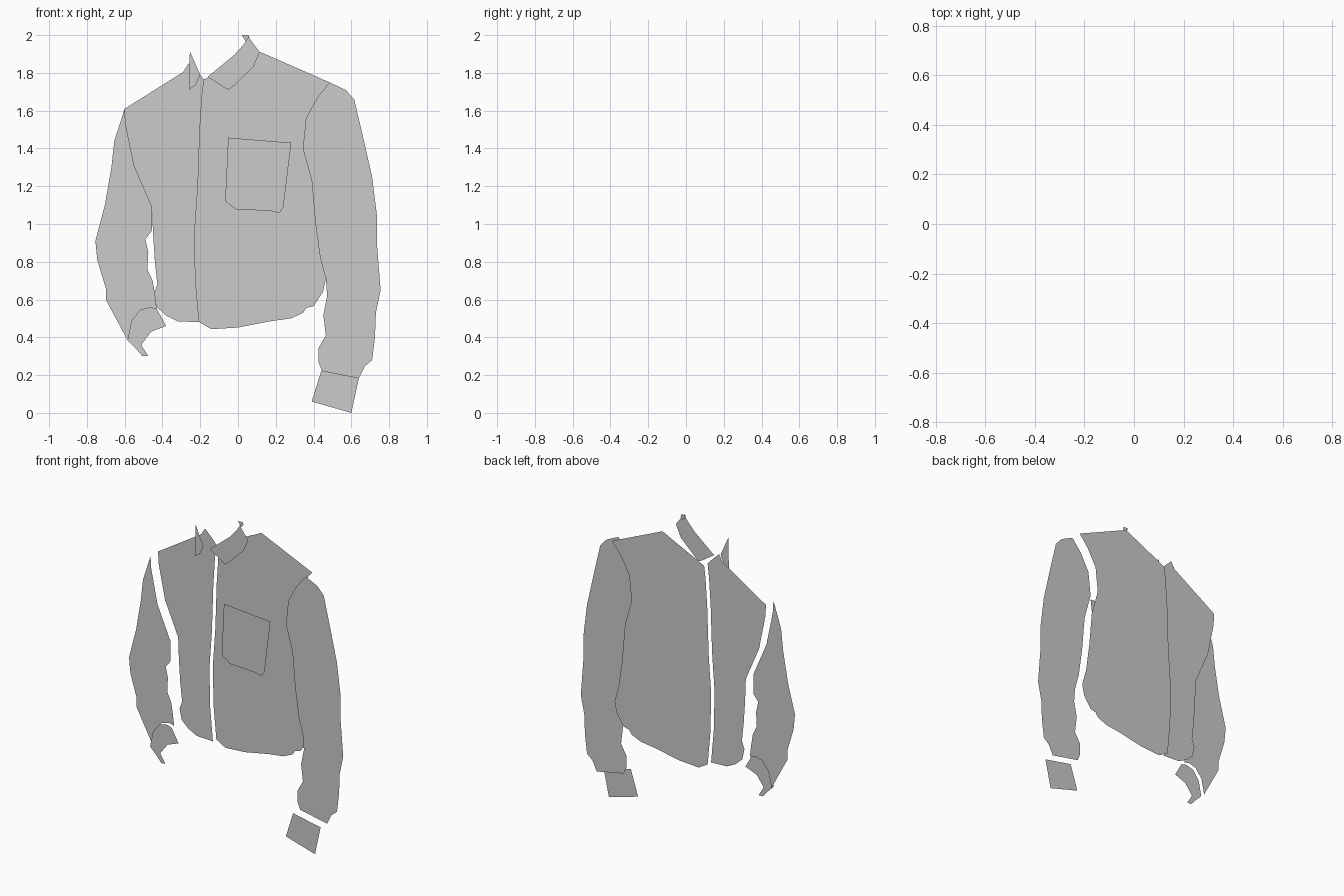
import bpy, bmesh


def panel(name, y, outline):
    """Flat cloth panel in the xz plane at depth y."""
    bm = bmesh.new()
    bm.faces.new([bm.verts.new((x, y, z)) for x, z in outline])
    bmesh.ops.recalc_face_normals(bm, faces=bm.faces)
    if bm.faces[:][0].normal.y > 0:
        bmesh.ops.reverse_faces(bm, faces=bm.faces)
    bmesh.ops.triangulate(bm, faces=bm.faces)
    bmesh.ops.dissolve_limit(bm, angle_limit=0.01, verts=[], edges=bm.edges)
    mesh = bpy.data.meshes.new(name)
    bm.to_mesh(mesh)
    bm.free()
    bpy.context.collection.objects.link(bpy.data.objects.new(name, mesh))


# seams shared by neighbouring panels
placket = [(-.205, .48), (-.225, .7), (-.23, .95), (-.212, 1.2),
           (-.202, 1.5), (-.19, 1.68), (-.18, 1.765)]
left_armhole = [(.485, 1.75), (.42, 1.67), (.36, 1.56), (.343, 1.4), (.39, 1.23),
                (.41, 1.0), (.435, .82), (.465, .71)]
right_armhole = [(-.6, 1.61), (-.595, 1.53), (-.55, 1.31), (-.455, 1.09)]
right_wrist = [(-.43, .55), (-.465, .56), (-.52, .545), (-.565, .485), (-.585, .385)]

# body
panel("left_front", .07, placket + [(.12, 1.91)] + left_armhole + [
    (.45, .64), (.40, .565), (.36, .555), (.345, .53), (.28, .5), (.17, .485),
    (0, .452), (-.14, .443)])
panel("right_front", .035, placket + [
    (-.2, 1.79), (-.262, 1.85), (-.29, 1.805)] + right_armhole + [
    (-.45, .95), (-.44, .8), (-.427, .68), (-.445, .63), (-.43, .56), (-.38, .515), (-.32, .485)])

# sleeves
panel("left_sleeve", .003, left_armhole + [
    (.472, .62), (.452, .52), (.465, .41), (.425, .34), (.425, .27), (.445, .222),
    (.64, .183), (.67, .245), (.71, .28), (.725, .4), (.73, .53), (.755, .65), (.735, .9),
    (.735, 1.05), (.71, 1.25), (.66, 1.47), (.615, 1.66), (.57, 1.71)])
panel("right_sleeve", -.042, right_armhole + [
    (-.455, .965), (-.49, .92), (-.475, .85), (-.48, .76), (-.452, .7), (-.44, .63)]
    + right_wrist + [
    (-.7, .6), (-.7, .66), (-.745, .81), (-.755, .91), (-.705, 1.1), (-.67, 1.3), (-.655, 1.44)])

# cuffs
panel("left_cuff", -.065, [(.39, .06), (.6, 0), (.64, .185), (.442, .225)])
panel("right_cuff", -.068, right_wrist + [
    (-.545, .345), (-.505, .3), (-.475, .3), (-.512, .36), (-.46, .43), (-.38, .46)])

# chest pocket
panel("pocket", -.07, [(-.052, 1.457), (.282, 1.43), (.24, 1.09), (.22, 1.058), (.17, 1.07),
                       (-.01, 1.077), (-.068, 1.12)])

# collar
panel("left_collar", -.06, [(-.16, 1.78), (-.07, 1.72), (-.045, 1.71), (.08, 1.83), (.115, 1.91),
                            (.055, 1.99), (.03, 1.95), (-.02, 1.895)])
panel("collar_tip", -.03, [(.02, 2), (.055, 2), (.06, 1.985), (.042, 1.965)])
panel("right_collar", -.07, [(-.26, 1.71), (-.225, 1.735), (-.2, 1.79), (-.255, 1.915)])
